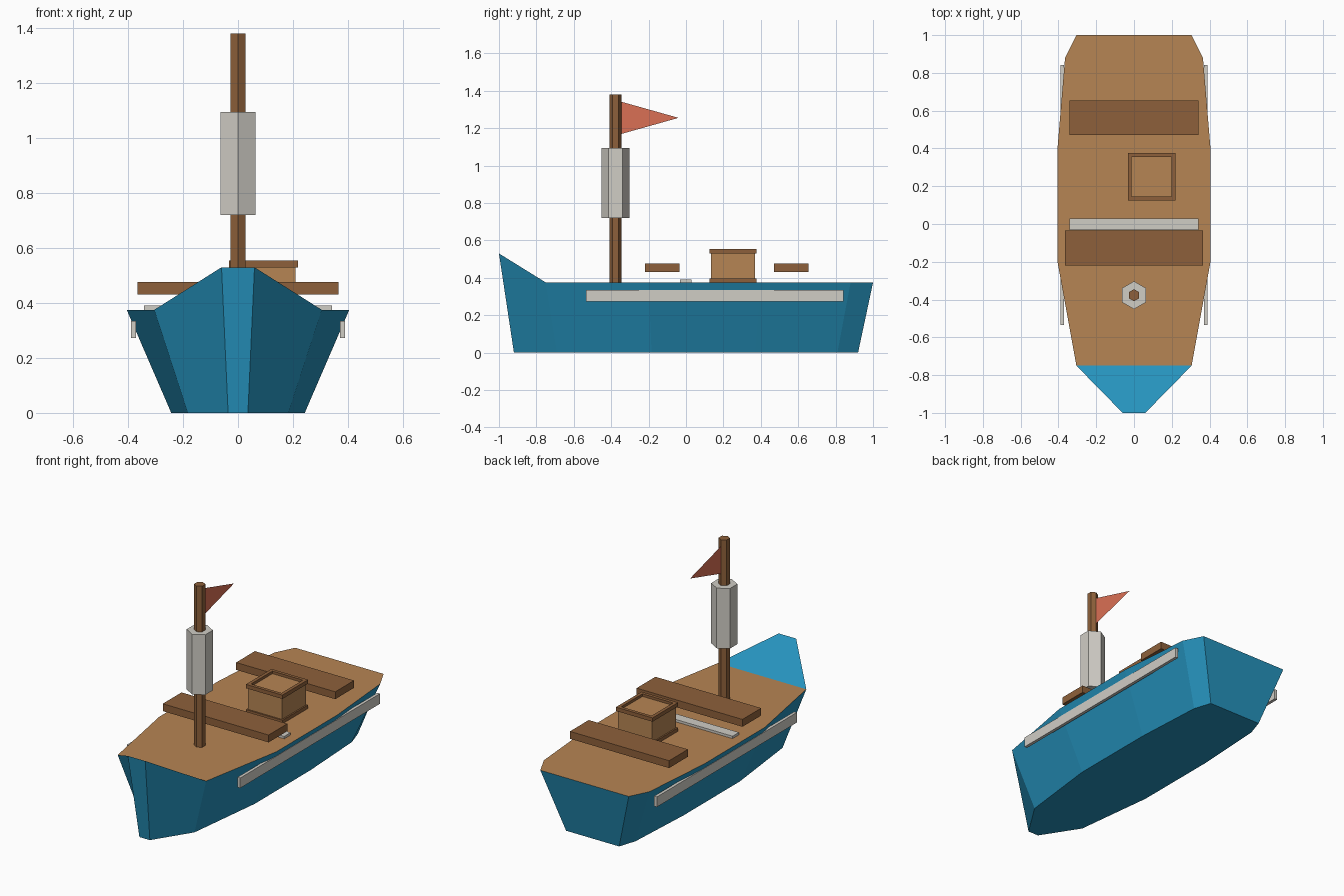
import bpy, bmesh

cube = bpy.data.objects.get("Cube")
if cube:
    bpy.data.objects.remove(cube)


def material(name, rgb):
    m = bpy.data.materials.new(name)
    m.use_nodes = True
    col = (*rgb, 1)
    m.diffuse_color = col
    m.node_tree.nodes["Principled BSDF"].inputs["Base Color"].default_value = col
    return m


TAN = material("tan deck wood", (0.47, 0.235, 0.088))
BROWN = material("brown wood", (0.27, 0.118, 0.043))
BLUE = material("blue hull paint", (0.019, 0.29, 0.51))
GREY = material("pale grey", (0.63, 0.61, 0.56))
RED = material("red cloth", (0.70, 0.16, 0.09))


def finish(name, bm, *mats):
    bmesh.ops.recalc_face_normals(bm, faces=bm.faces)
    me = bpy.data.meshes.new(name)
    bm.to_mesh(me)
    bm.free()
    for m in mats:
        me.materials.append(m)
    ob = bpy.data.objects.new(name, me)
    bpy.context.collection.objects.link(ob)
    return ob


def box(name, mat, x, y, z):
    """Box from (low, high) ranges."""
    bm = bmesh.new()
    bmesh.ops.create_cube(bm, size=1)
    for v in bm.verts:
        v.co = [r[0] if c < 0 else r[1] for c, r in zip(v.co, (x, y, z))]
    return finish(name, bm, mat)


def hex_post(name, mat, radius, z0, z1, y=-0.377):
    """Upright six-sided post with a corner facing forward."""
    bm = bmesh.new()
    bmesh.ops.create_cone(bm, cap_ends=True, segments=6, radius1=radius,
                          radius2=radius, depth=z1 - z0)
    bmesh.ops.translate(bm, verts=bm.verts, vec=(0, y, (z0 + z1) / 2))
    xs = [v.co.x for v in bm.verts]
    if max(xs) > radius * 0.95:
        for v in bm.verts:
            v.co.x, v.co.y = v.co.y - y, v.co.x + y
    return finish(name, bm, mat)


# Hull: half outline of the deck edge, mirrored, tapering to a smaller keel
DECK = 0.375
half = [(0.06, -1, 0.53), (0.305, -0.75, DECK), (0.405, -0.2, DECK),
        (0.405, 0.4, DECK), (0.365, 0.88, DECK), (0.305, 1, DECK)]
outline = half + [(-x, y, z) for x, y, z in reversed(half)]
bm = bmesh.new()
top = [bm.verts.new(p) for p in outline]
low = [bm.verts.new((x * 0.6, y * 0.92, 0)) for x, y, z in outline]
n = len(top)
for i in range(n):
    j = (i + 1) % n
    bm.faces.new((low[i], low[j], top[j], top[i]))
bm.faces.new(low)
deck = bm.faces.new(top[1:-1])
deck.material_index = 1
bm.faces.new((top[0], top[1], top[-2], top[-1]))
finish("hull", bm, BLUE, TAN)

# Mast with furled sail
hex_post("mast", BROWN, 0.032, DECK, 1.38)
hex_post("furled_sail", GREY, 0.074, 0.72, 1.095)

# Pennant
bm = bmesh.new()
bm.faces.new([bm.verts.new((0, y, z)) for y, z in
              ((-0.36, 1.165), (-0.04, 1.255), (-0.36, 1.345))])
finish("pennant", bm, RED)

# Benches and deck strip
box("front_bench", BROWN, (-0.365, 0.365), (-0.22, -0.035), (0.43, 0.476))
box("rear_bench", BROWN, (-0.342, 0.342), (0.47, 0.655), (0.43, 0.476))
box("deck_strip", GREY, (-0.342, 0.342), (-0.033, 0.03), (DECK, 0.39))

# Rubbing rails on both sides
for side, s in (("left", 1), ("right", -1)):
    box(side + "_rail", GREY, sorted((s * 0.371, s * 0.39)), (-0.535, 0.843), (0.272, 0.335))

# Hatch box with base trim and an open top frame
CX, CY = 0.093, 0.251


def square(name, mat, r, z):
    return box(name, mat, (CX - r, CX + r), (CY - r, CY + r), z)


square("hatch_base_trim", BROWN, 0.126, (DECK, 0.397))
square("hatch_body", TAN, 0.117, (DECK, 0.538))
bm = bmesh.new()
rings = []
for r, z in ((0.126, 0.53), (0.126, 0.554), (0.105, 0.554), (0.105, 0.53)):
    rings.append([bm.verts.new((CX + a * r, CY + b * r, z))
                  for a, b in ((-1, -1), (1, -1), (1, 1), (-1, 1))])
for k in range(4):
    a, b = rings[k], rings[(k + 1) % 4]
    for i in range(4):
        j = (i + 1) % 4
        bm.faces.new((a[i], a[j], b[j], b[i]))
finish("hatch_top_frame", bm, BROWN)
